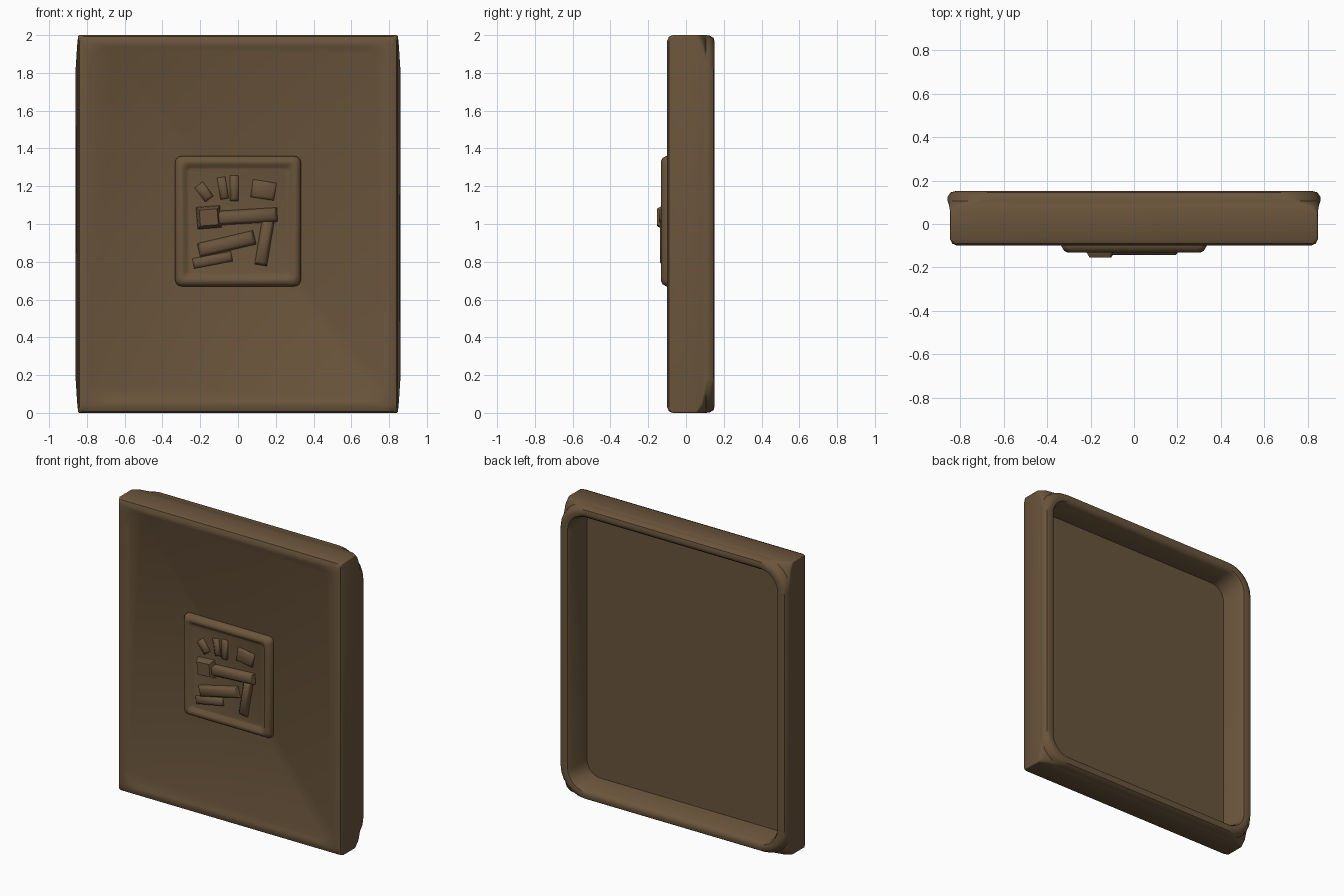
import bpy, bmesh, math
from mathutils import Vector

if "Cube" in bpy.data.objects:
    bpy.data.objects.remove(bpy.data.objects["Cube"])

brown = bpy.data.materials.new("dark_brown")
brown.diffuse_color = (0.145, 0.091, 0.045, 1)
brown.use_nodes = True
brown.node_tree.nodes["Principled BSDF"].inputs["Base Color"].default_value = brown.diffuse_color


def finish(bm, name, angle=40):
    bmesh.ops.recalc_face_normals(bm, faces=bm.faces)
    me = bpy.data.meshes.new(name)
    bm.to_mesh(me)
    bm.free()
    me.materials.append(brown)
    ob = bpy.data.objects.new(name, me)
    bpy.context.collection.objects.link(ob)
    bpy.ops.object.select_all(action='DESELECT')
    ob.select_set(True)
    bpy.context.view_layer.objects.active = ob
    bpy.ops.object.shade_smooth_by_angle(angle=math.radians(angle))
    return ob


def rounded_rect(hx, hz, r, segs):
    pts = []
    for i, (sx, sz) in enumerate([(1, 1), (-1, 1), (-1, -1), (1, -1)]):
        for k in range(segs + 1):
            a = math.pi / 2 * (i + k / segs)
            pts.append((sx * (hx - r) + r * math.cos(a), sz * (hz - r) + r * math.sin(a)))
    return pts


def loft(name, rings, cx, cz, segs, angle=40):
    """Stack rounded rectangles (half width, half height, radius, y), capped at both ends."""
    bm = bmesh.new()
    loops = [[bm.verts.new((cx + x, y, cz + z)) for x, z in rounded_rect(hx, hz, r, segs)]
             for hx, hz, r, y in rings]
    for a, b in zip(loops, loops[1:]):
        n = len(a)
        for i in range(n):
            j = (i + 1) % n
            bm.faces.new((a[i], a[j], b[j], b[i]))
    bm.faces.new(loops[0])
    bm.faces.new(loops[-1])
    return finish(bm, name, angle)


# Tray-like panel: front face, raised border, square front edge, rounder back rim, deep recess
loft("panel", [
    (0.765, 0.925, 0.10, -0.090),
    (0.785, 0.942, 0.11, -0.099),
    (0.815, 0.970, 0.05, -0.100),
    (0.838, 0.992, 0.02, -0.090),
    (0.847, 1.000, 0.008, -0.070),
    (0.847, 1.000, 0.008, 0.055),
    (0.852, 1.000, 0.06, 0.085),
    (0.859, 1.000, 0.17, 0.105),
    (0.859, 0.998, 0.18, 0.125),
    (0.845, 0.985, 0.18, 0.146),
    (0.820, 0.962, 0.16, 0.152),
    (0.793, 0.940, 0.13, 0.146),
    (0.778, 0.925, 0.11, 0.125),
    (0.765, 0.912, 0.10, -0.025),
], 0, 1.0, 6)

# Square raised tablet with a rounded frame
loft("center_tablet", [
    (0.333, 0.345, 0.035, -0.080),
    (0.333, 0.345, 0.035, -0.105),
    (0.322, 0.334, 0.035, -0.124),
    (0.305, 0.318, 0.03, -0.132),
    (0.288, 0.302, 0.025, -0.130),
    (0.272, 0.286, 0.02, -0.113),
    (0.262, 0.276, 0.02, -0.110),
], 0, 1.015, 3, 60)


def ridge(name, x1, z1, x2, z2, w, top):
    """Soft raised bar with sloping sides."""
    d = Vector((x2 - x1, 0, z2 - z1)).normalized()
    s = Vector((-d.z, 0, d.x))
    a, b = Vector((x1, 0, z1)), Vector((x2, 0, z2))
    bm = bmesh.new()
    rows = []
    for shrink, y in ((0.0, -0.100), (0.006, -0.5 * (0.11 - top)), (0.018, top)):
        h, e = w / 2 - shrink, shrink
        rows.append([bm.verts.new(p + Vector((0, y, 0))) for p in
                     (a + d * e + s * h, b - d * e + s * h, b - d * e - s * h, a + d * e - s * h)])
    for p, q in zip(rows, rows[1:]):
        for i in range(4):
            bm.faces.new((p[i], p[(i + 1) % 4], q[(i + 1) % 4], q[i]))
    bm.faces.new(rows[-1])
    bm.faces.new(rows[0])
    finish(bm, name, 60)


# Abstract relief lumps inside the tablet
for i, args in enumerate([
    (-0.21, 1.21, -0.15, 1.13, 0.06, -0.130),
    (-0.09, 1.25, -0.07, 1.13, 0.05, -0.130),
    (-0.02, 1.26, -0.02, 1.12, 0.05, -0.130),
    (0.07, 1.19, 0.20, 1.17, 0.10, -0.128),
    (-0.22, 1.03, -0.09, 1.04, 0.12, -0.154),
    (-0.12, 1.03, 0.21, 1.05, 0.08, -0.142),
    (0.16, 1.02, 0.12, 0.78, 0.07, -0.138),
    (-0.21, 0.86, 0.09, 0.93, 0.08, -0.138),
    (-0.24, 0.79, -0.03, 0.83, 0.06, -0.130),
]):
    ridge(f"relief_ridge_{i + 1}", *args)
